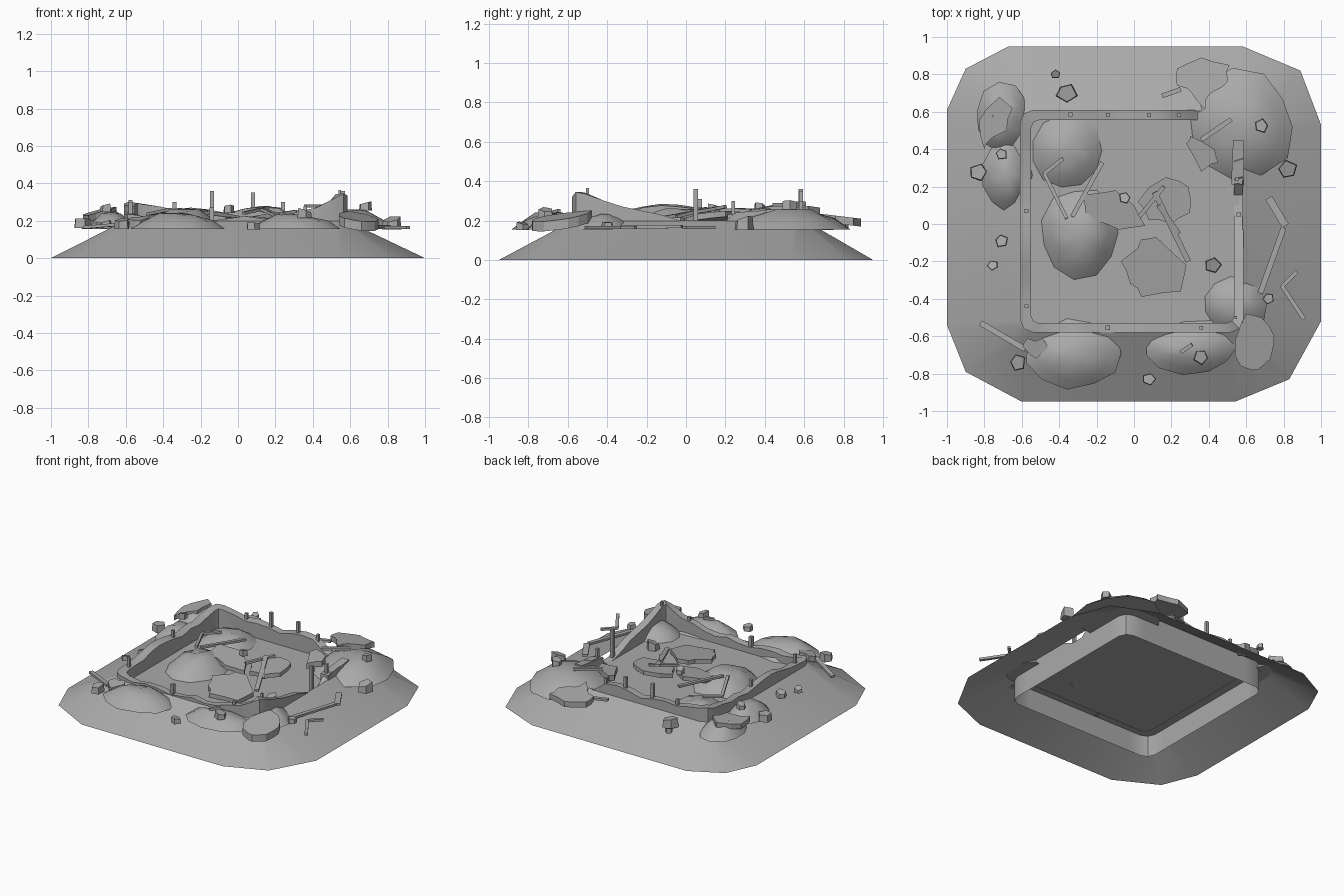
import bpy, bmesh, math, random
from mathutils import Vector, Matrix

if "Cube" in bpy.data.objects:
    bpy.data.objects.remove(bpy.data.objects["Cube"])
random.seed(7)
G = 0.155  # rubble ground level
MAT = bpy.data.materials.new('dark_grey')
MAT.diffuse_color = (.4, .4, .4, 1)
MAT.use_nodes = True
MAT.node_tree.nodes["Principled BSDF"].inputs["Base Color"].default_value = MAT.diffuse_color


def add(name, verts, faces, smooth=None, fix=True):
    me = bpy.data.meshes.new(name)
    me.from_pydata([tuple(v) for v in verts], [], faces)
    me.materials.append(MAT)
    bm = bmesh.new()
    bm.from_mesh(me)
    if fix:
        bmesh.ops.recalc_face_normals(bm, faces=bm.faces)
    bm.to_mesh(me)
    bm.free()
    ob = bpy.data.objects.new(name, me)
    bpy.context.collection.objects.link(ob)
    if smooth:
        bpy.ops.object.select_all(action='DESELECT')
        ob.select_set(True)
        bpy.context.view_layer.objects.active = ob
        bpy.ops.object.shade_smooth_by_angle(angle=math.radians(smooth))
    return ob


def rounded(x0, x1, y0, y1, r, steps):
    """Rounded rectangle: 3 points per corner, plus steps points along each side."""
    cs = [(x0 + r, y0 + r, 180), (x1 - r, y0 + r, 270), (x1 - r, y1 - r, 0), (x0 + r, y1 - r, 90)]
    arcs = [[Vector((cx + r * math.cos(math.radians(a + d)), cy + r * math.sin(math.radians(a + d))))
             for d in (0, 45, 90)] for cx, cy, a in cs]
    out = []
    for i in range(4):
        a, b = arcs[i][-1], arcs[(i + 1) % 4][0]
        out += arcs[i] + [a.lerp(b, k / (steps + 1)) for k in range(1, steps + 1)]
    return out


# sloping earth skirt
outer = [(-1, -.54), (-.9, -.79), (-.6, -.95), (.54, -.95), (.83, -.83), (1, -.52),
         (1, .53), (.89, .82), (.58, .95), (-.67, .95), (-.9, .83), (-1, .61)]
inner = rounded(-.605, .58, -.575, .605, .06, 0)
add('earth_skirt', [(x, y, 0) for x, y in outer] + [(p.x, p.y, .2) for p in inner],
    [(i, (i + 1) % 12, 12 + (i + 1) % 12, 12 + i) for i in range(12)], 50, fix=False)

# broken wall ring, open underneath: heights run counter-clockwise from the front left corner
tops = [[.235, .235, .23, .21, .225, .22, .2, .21, .225, .21, .22, .25, .27],
        [.32, .345, .335, .30, .27, .25, .23, .2, .16, .16, .24, .25, .2],
        [.16, .16, .16, .17, .2, .27, .28, .265, .24, .26, .27, .26, .28],
        [.295, .3, .29, .28, .26, .265, .25, .265, .28, .285, .27, .25, .24]]
tops = sum(tops, [])
po = rounded(-.61, .585, -.58, .61, .07, 10)
pi = rounded(-.55, .535, -.53, .555, .04, 10)
n = len(po)
wv = [(p.x, p.y, 0) for p in po] + [(p.x, p.y, t) for p, t in zip(po, tops)]
wv += [(p.x, p.y, t - random.uniform(0, .012)) for p, t in zip(pi, tops)] + [(p.x, p.y, G - .002) for p in pi]
add('broken_walls', wv, [(a * n + i, a * n + (i + 1) % n, (a + 1) * n + (i + 1) % n, (a + 1) * n + i)
                         for a in range(3) for i in range(n)], 35, fix=False)

# floor, reaching the outer wall sheet
fl = rounded(-.61, .585, -.58, .61, .07, 0)
add('floor', [(p.x, p.y, G) for p in fl], [tuple(range(12))], fix=False)


def mound(x, y, rx, ry, h, sides=11):
    jit = [random.uniform(.9, 1.06) for _ in range(sides)]
    vs, fs = [], []
    for r, z in ((1, 0), (.75, .5), (.4, .9)):
        for k in range(sides):
            a = math.tau * k / sides
            vs.append((x + rx * r * jit[k] * math.cos(a), y + ry * r * jit[k] * math.sin(a),
                       G + h * z * random.uniform(.85, 1.15)))
            if r == 1:
                vs[-1] = vs[-1][:2] + (G,)
    vs.append((x, y, G + h))
    for k in range(sides):
        j = (k + 1) % sides
        fs += [(q * sides + k, q * sides + j, (q + 1) * sides + j, (q + 1) * sides + k) for q in (0, 1)]
        fs.append((2 * sides + k, 2 * sides + j, 3 * sides))
    fs.append(tuple(reversed(range(sides))))
    add('rubble_mound', vs, fs, 40)


for m in [(-.32, -.69, .26, .19, .085), (.3, -.66, .26, .15, .08), (.57, .52, .29, .30, .105),
          (-.7, .56, .15, .19, .095), (-.68, .26, .13, .2, .09), (-.36, .39, .19, .2, .075),
          (-.29, -.05, .22, .25, .105), (.54, -.43, .18, .16, .08)]:
    mound(*m)


def slab(name, pts, z, thick, tx=0, ty=0):
    """Broken plate: jagged outline at height z, extruded down, tilted by slopes tx, ty."""
    k = len(pts)
    cx, cy = sum(p[0] for p in pts) / k, sum(p[1] for p in pts) / k
    fine = []
    for i in range(k):
        a, b = Vector(pts[i]), Vector(pts[(i + 1) % k])
        fine += [a, a.lerp(b, .5) + Vector((random.uniform(-.016, .016), random.uniform(-.016, .016)))]
    k = len(fine)
    vs = [(p.x, p.y, z - d + tx * (p.x - cx) + ty * (p.y - cy)) for d in (0, thick) for p in fine]
    add(name, vs, [tuple(range(k)), tuple(range(k, 2 * k))] +
        [(i, (i + 1) % k, k + (i + 1) % k, k + i) for i in range(k)])


# broken concrete plates
slab('plate_back_right', [(.38, .61), (.31, .70), (.23, .74), (.23, .83), (.36, .89), (.51, .85), (.5, .76), (.41, .7)], .225, .04, 0, -.12)
slab('plate_back_left', [(-.8, .4), (-.83, .55), (-.72, .68), (-.65, .62), (-.68, .5), (-.76, .46)], .25, .035, .2, .08)
slab('plate_front_right', [(.57, -.76), (.54, -.62), (.6, -.48), (.68, -.5), (.75, -.6), (.73, -.72), (.66, -.78)], .22, .05, -.15, .15)
slab('plate_floor_a', [(.08, .02), (.02, .12), (.17, .25), (.29, .2), (.3, .06), (.2, 0)], .225, .03, .12, .12)
slab('plate_floor_b', [(.04, -.39), (-.02, -.32), (-.07, -.2), (.02, -.13), (.04, -.08), (.12, -.07), (.28, -.22), (.25, -.36)], .205, .03, -.06, .12)
slab('plate_floor_c', [(-.27, .16), (-.25, .02), (-.08, -.03), (.06, -.01), (.0, .1), (-.1, .18)], .235, .03, -.1, .1)
slab('plate_inner_corner', [(.28, .43), (.36, .28), (.45, .33), (.43, .4), (.3, .47)], .25, .04, .15, .15)
slab('plate_left_small', [(-.59, -.66), (-.52, -.72), (-.46, -.66), (-.49, -.61), (-.57, -.61)], .215, .04, .1, .2)


def bar(name, a, b, w=.024, h=.016):
    a, b = Vector(a), Vector(b)
    bpy.ops.mesh.primitive_cube_add(size=1)
    ob = bpy.context.object
    ob.name = name
    ob.data.materials.append(MAT)
    d = b - a
    ob.matrix_world = Matrix.Translation((a + b) / 2) @ d.to_track_quat('X', 'Z').to_matrix().to_4x4() \
        @ Matrix.Diagonal((d.length, w, h, 1))


# fallen planks and bent bars
for a, b, w in [((-.82, -.53, .165), (-.58, -.67, .185), .03), ((.72, .14, .165), (.81, -.01, .165), .04),
                ((.8, -.02, .17), (.675, -.37, .165), .03), ((.87, -.255, .165), (.79, -.335, .165), .02),
                ((.79, -.33, .165), (.91, -.51, .165), .022), ((-.48, .27, .235), (-.36, .03, .26), .02),
                ((-.48, .27, .235), (-.38, .35, .24), .02), ((-.17, .33, .25), (-.33, .04, .26), .024),
                ((.11, .17, .265), (.29, -.2, .2), .03), ((.13, .1, .26), (.24, -.05, .22), .025),
                ((.03, .04, .24), (.16, .2, .27), .022), ((.15, .685, .2), (.25, .72, .2), .025),
                ((.36, .45, .28), (.52, .56, .28), .025), ((.25, -.685, .24), (.31, -.645, .25), .02)]:
    bar('fallen_bar', a, b, w)

# upright stubs in the wall tops
for x, y, z0, z1, w in [(-.34, .585, .2, .3, .02), (.08, .583, .15, .35, .02), (.24, .583, .2, .3, .02),
                        (-.575, .07, .2, .31, .02), (-.575, -.44, .2, .3, .02), (-.14, -.555, .15, .27, .024),
                        (.36, -.555, .2, .28, .02), (.56, .05, .16, .36, .022), (.545, -.5, .25, .365, .014),
                        (.55, .24, .2, .3, .02), (-.14, .583, .2, .36, .022)]:
    bar('wall_stub', (x, y, z0), (x, y, z1), w, w)

# remnant of the right wall, leaning inward
slab('right_wall_remnant', [(.52, .21), (.58, .21), (.585, .45), (.53, .45)], .245, .08, 0, .12)

# loose stones
for x, y, r, z in [(-.42, .8, .028, .175), (-.36, .7, .055, .18), (-.83, .28, .05, .185), (-.71, .375, .035, .265),
                   (-.71, -.09, .035, .175), (-.755, -.22, .03, .17), (.82, .29, .055, .18), (.42, -.22, .05, .18),
                   (.72, -.4, .033, .175), (.08, -.83, .035, .17), (.36, -.71, .04, .235), (-.62, -.74, .05, .18),
                   (-.05, .14, .035, .26), (.68, .525, .04, .275)]:
    k = 5
    a0 = random.uniform(0, 6)
    tx, ty = random.uniform(-.3, .3), random.uniform(-.3, .3)
    ring = [(r * math.cos(a0 + math.tau * i / k) * random.uniform(.8, 1.15),
             r * math.sin(a0 + math.tau * i / k) * random.uniform(.8, 1.1)) for i in range(k)]
    vs = [(x + px * s, y + py * s, z + dz + (tx * px + ty * py) * (dz > 0))
          for s, dz in ((1, -r * .5), (.9, r * .5)) for px, py in ring]
    add('loose_stone', vs, [tuple(range(k)), tuple(range(k, 2 * k))] +
        [(i, (i + 1) % k, k + (i + 1) % k, k + i) for i in range(k)])
